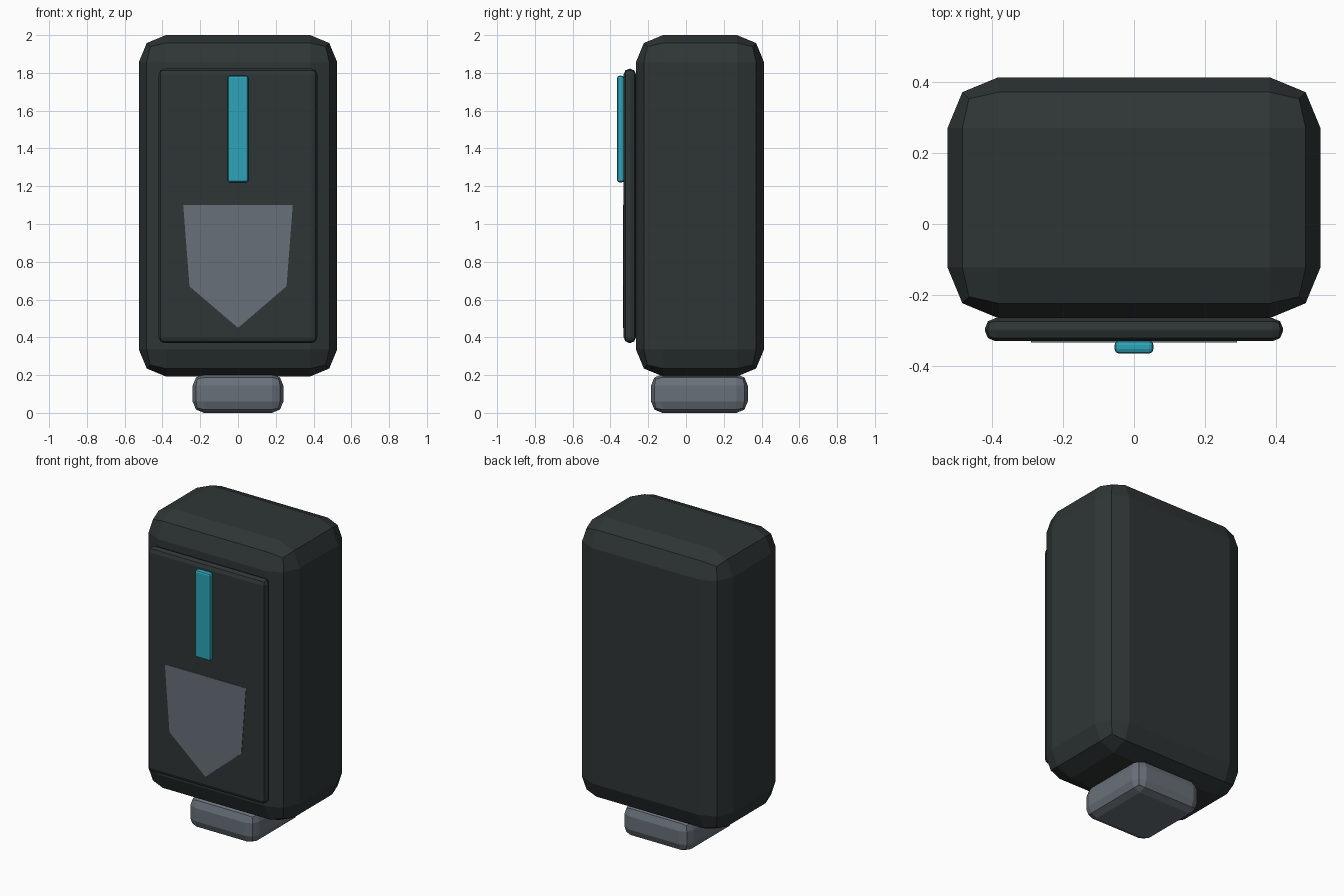
import bpy, bmesh

if "Cube" in bpy.data.objects:
    bpy.data.objects.remove(bpy.data.objects["Cube"])


def material(name, rgb):
    m = bpy.data.materials.new(name)
    m.diffuse_color = (*rgb, 1)
    m.use_nodes = True
    m.node_tree.nodes["Principled BSDF"].inputs["Base Color"].default_value = m.diffuse_color
    return m


charcoal = material("charcoal", (0.028, 0.036, 0.036))
grey = material("steel grey", (0.14, 0.163, 0.19))
teal = material("teal", (0.027, 0.37, 0.48))


def finish(bm, name, mat):
    mesh = bpy.data.meshes.new(name)
    bmesh.ops.recalc_face_normals(bm, faces=bm.faces)
    bm.to_mesh(mesh)
    bm.free()
    mesh.materials.append(mat)
    obj = bpy.data.objects.new(name, mesh)
    bpy.context.collection.objects.link(obj)
    return obj


def bevelled_box(name, half_width, y, z, bevel, mat):
    """Box centred on x, spanning y and z ranges, with two-step bevelled edges."""
    bm = bmesh.new()
    bmesh.ops.create_cube(bm, size=1)
    for v in bm.verts:
        v.co = (half_width * 2 * v.co.x,
                (y[0] + y[1]) / 2 + (y[1] - y[0]) * v.co.y,
                (z[0] + z[1]) / 2 + (z[1] - z[0]) * v.co.z)
    obj = finish(bm, name, mat)
    mod = obj.modifiers.new("edge bevel", 'BEVEL')
    mod.width = bevel
    mod.segments = 2
    mod.limit_method = 'NONE'
    return obj


# Main case, foot, front panel and light strip
bevelled_box("case", 0.525, (-0.265, 0.413), (0.193, 2.0), 0.143, charcoal)
bevelled_box("foot", 0.24, (-0.185, 0.327), (0.0, 0.205), 0.06, grey)
bevelled_box("front_panel", 0.42, (-0.33, -0.265), (0.37, 1.822), 0.03, charcoal)
bevelled_box("light_strip", 0.055, (-0.365, -0.328), (1.22, 1.785), 0.013, teal)

# Thin shield plate on the front panel
bm = bmesh.new()
outline = [(-0.29, 1.1), (-0.257, 0.67), (0, 0.45), (0.257, 0.67), (0.29, 1.1)]
front = bm.faces.new([bm.verts.new((x, -0.333, z)) for x, z in outline])
ext = bmesh.ops.extrude_face_region(bm, geom=[front], use_keep_orig=True)
for v in ext["geom"]:
    if isinstance(v, bmesh.types.BMVert):
        v.co.y += 0.005
finish(bm, "shield_plate", grey)
